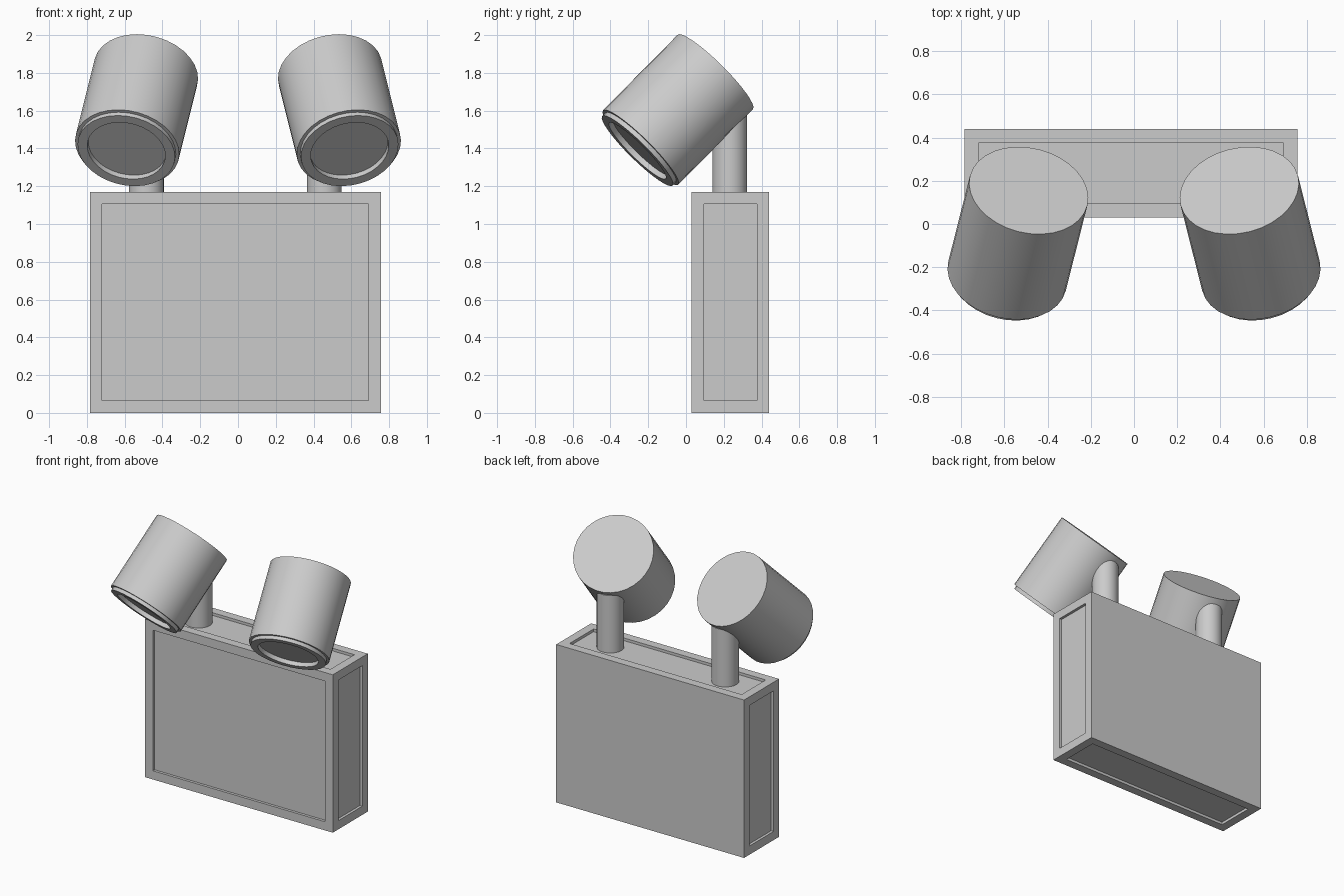
import bpy, bmesh, math
from mathutils import Vector

old = bpy.data.objects.get("Cube")
if old:
    bpy.data.objects.remove(old)

GREY = (0.6, 0.6, 0.6, 1)
grey = bpy.data.materials.new("light grey")
grey.use_nodes = True
grey.diffuse_color = GREY
grey.node_tree.nodes["Principled BSDF"].inputs["Base Color"].default_value = GREY


def finish(bm, name, smooth=False):
    bmesh.ops.recalc_face_normals(bm, faces=bm.faces)
    mesh = bpy.data.meshes.new(name)
    bm.to_mesh(mesh)
    bm.free()
    mesh.materials.append(grey)
    ob = bpy.data.objects.new(name, mesh)
    bpy.context.collection.objects.link(ob)
    if smooth:
        bpy.ops.object.select_all(action="DESELECT")
        ob.select_set(True)
        bpy.context.view_layer.objects.active = ob
        bpy.ops.object.shade_smooth_by_angle(angle=math.radians(30))
    return ob


def lathe(name, profile, start, axis, segments=32):
    """Closed solid of revolution from (radius, distance) points along an axis."""
    bm = bmesh.new()
    rot = Vector(axis).to_track_quat("Z", "Y")
    rings = []
    for r, d in profile:
        rings.append([bm.verts.new(Vector(start) + rot @ Vector(
            (r * math.cos(a), r * math.sin(a), d)))
            for a in (math.tau * i / segments for i in range(segments))])
    for a, b in zip(rings, rings[1:]):
        for i in range(segments):
            j = (i + 1) % segments
            bm.faces.new((a[i], a[j], b[j], b[i]))
    bm.faces.new(rings[0])
    bm.faces.new(rings[-1])
    return finish(bm, name, True)


# Battery box: recessed panel on every face except the back
bm = bmesh.new()
bmesh.ops.create_cube(bm, size=1)
for v in bm.verts:
    v.co = Vector((v.co.x * 1.54 - 0.014, v.co.y * 0.41 + 0.235, v.co.z * 1.17 + 0.585))
bm.normal_update()
panels = [f for f in bm.faces if f.normal.y < 0.5]
bmesh.ops.inset_individual(bm, faces=panels, thickness=0.091)
bmesh.ops.inset_individual(bm, faces=panels, thickness=0.0, depth=-0.02)
finish(bm, "battery_box")

# Lamp heads on posts, turned slightly outwards
for side, label in ((-1, "right"), (1, "left")):
    lathe(label + "_post", [(0.092, 0), (0.092, 0.43)],
          (side * 0.471 - 0.014, 0.232, 1.145), (0, 0, 1))
    lathe(label + "_lamp_head",
          [(0.28, 0), (0.28, 0.571), (0.262, 0.571), (0.262, 0.596),
           (0.21, 0.596), (0.21, 0.566)],
          (side * 0.487, 0.155, 1.805), (side * 0.10, -0.395, -0.40))
